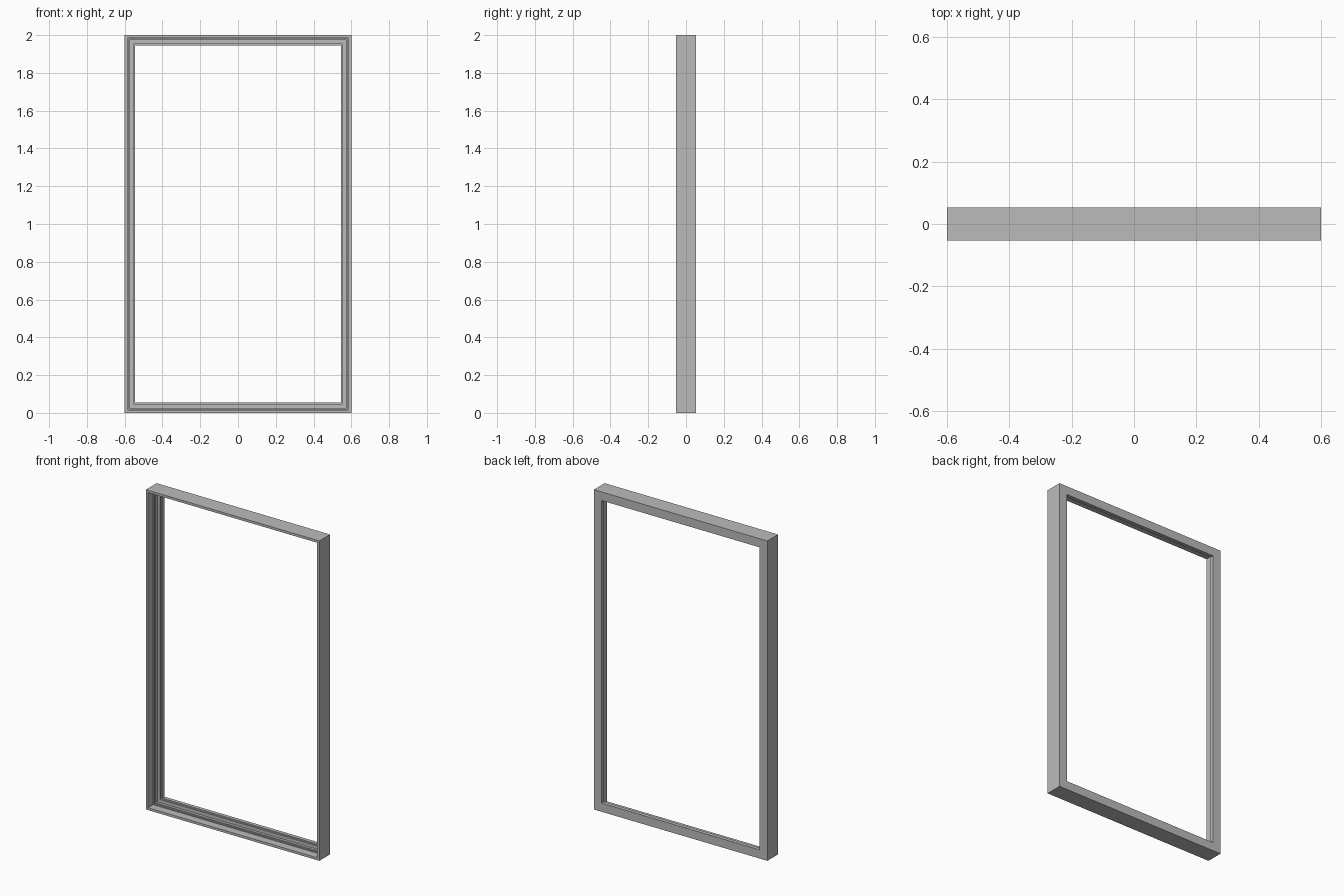
import bpy
import bmesh

if "Cube" in bpy.data.objects:
    bpy.data.objects.remove(bpy.data.objects["Cube"], do_unlink=True)

WIDTH, HEIGHT = 1.2, 2.0

# Frame colour
grey = bpy.data.materials.new("frame_grey")
grey.use_nodes = True
colour = (0.5, 0.5, 0.5, 1)
grey.diffuse_color = colour
grey.node_tree.nodes["Principled BSDF"].inputs["Base Color"].default_value = colour

# Stepped section: (inset from the outer edge, depth)
section = [
    (0, -0.053), (0.015, -0.053), (0.015, -0.003), (0.021, -0.003),
    (0.021, 0.005), (0.026, 0.005), (0.026, 0.022), (0.046, 0.022),
    (0.046, 0.03), (0.054, 0.03), (0.054, 0.053), (0, 0.053),
]


def mitred_frame(name, profile):
    """Carry a section around a rectangle with mitred corners."""
    bm = bmesh.new()
    corners = [(-1, 0), (1, 0), (1, 1), (-1, 1)]
    rings = []
    for side, top in corners:
        ring = []
        for inset, y in profile:
            x = side * (WIDTH / 2 - inset)
            z = HEIGHT - inset if top else inset
            ring.append(bm.verts.new((x, y, z)))
        rings.append(ring)
    for c, ring in enumerate(rings):
        following = rings[(c + 1) % len(rings)]
        for i in range(len(profile)):
            j = (i + 1) % len(profile)
            bm.faces.new((ring[i], ring[j], following[j], following[i]))
    bmesh.ops.recalc_face_normals(bm, faces=bm.faces)
    mesh = bpy.data.meshes.new(name)
    bm.to_mesh(mesh)
    bm.free()
    mesh.materials.append(grey)
    obj = bpy.data.objects.new(name, mesh)
    bpy.context.collection.objects.link(obj)
    return obj


mitred_frame("window_frame", section)
